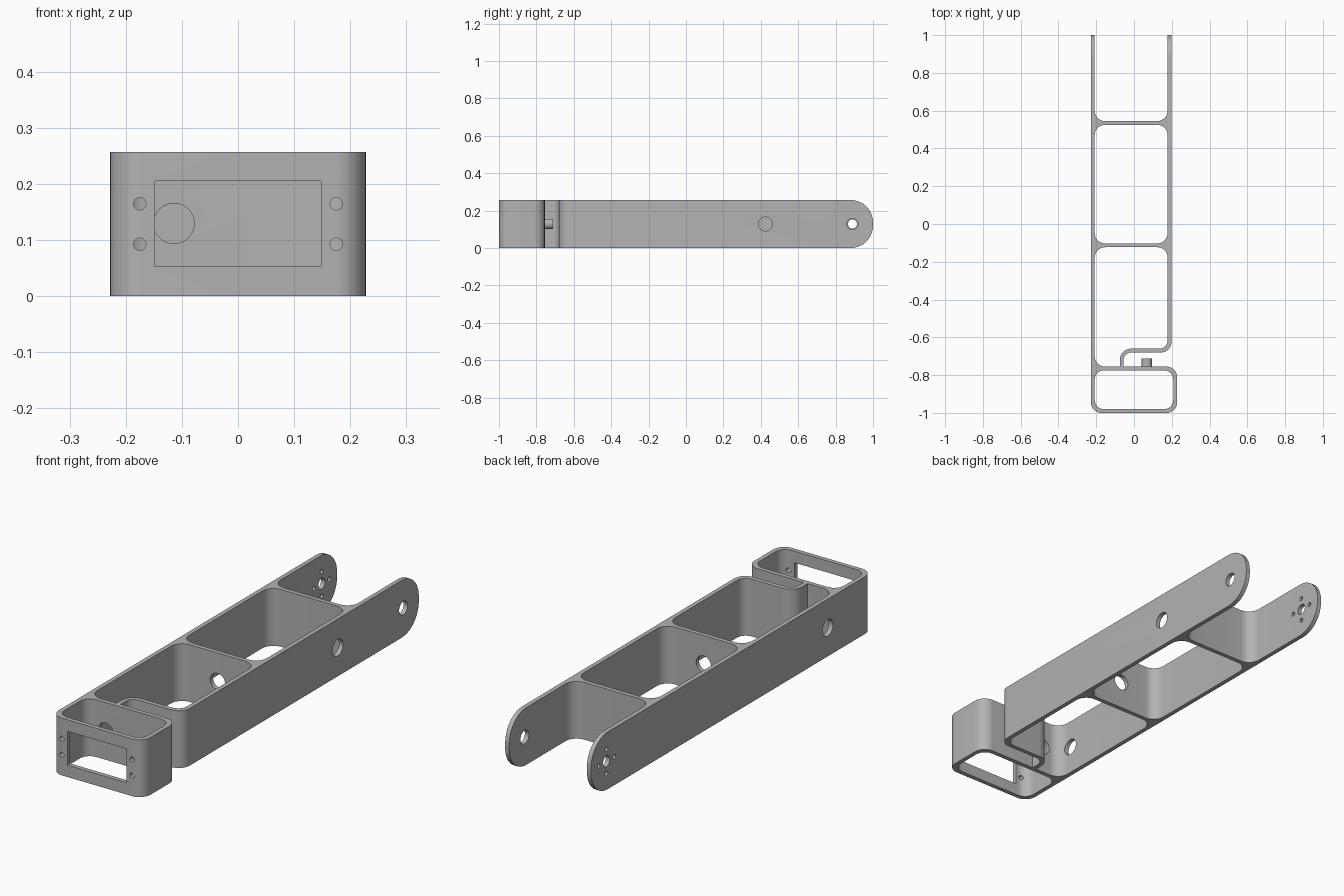
import bpy, bmesh, math
from mathutils import Vector, Matrix

cube = bpy.data.objects.get("Cube")
if cube:
    bpy.data.objects.remove(cube, do_unlink=True)

H = 0.257          # height of the bracket
MID = H / 2
T = 0.02           # wall thickness
L, R = -0.228, 0.198   # outer faces of the two long walls
BOX_X = 0.228      # outer face of the motor box
BOX_Y = -0.755     # back face of the motor box
HOOK_Y = -0.68     # front face of the hook wall

grey = bpy.data.materials.new("plain grey")
grey.use_nodes = True
grey.diffuse_color = (0.45, 0.45, 0.45, 1)
grey.node_tree.nodes["Principled BSDF"].inputs["Base Color"].default_value = (0.45, 0.45, 0.45, 1)


def rounded(corners, steps=10):
    """Replace each (x, y, radius) corner by an arc."""
    out = []
    for i, (x, y, r) in enumerate(corners):
        p = Vector((x, y))
        if r == 0:
            out.append(p)
            continue
        a = (Vector(corners[i - 1][:2]) - p).normalized()
        b = (Vector(corners[(i + 1) % len(corners)][:2]) - p).normalized()
        c = p + (a + b) * r
        for k in range(steps + 1):
            t = k / steps * math.pi / 2
            out.append(c - b * r * math.cos(t) - a * r * math.sin(t))
    return out


def rect(x0, y0, x1, y1, r):
    return [(x0, y0, r), (x1, y0, r), (x1, y1, r), (x0, y1, r)]


def prism(name, loops, depth, matrix):
    """Fill an outline with openings and extrude it evenly both ways."""
    curve = bpy.data.curves.new(name + "_outline", 'CURVE')
    curve.dimensions = '2D'
    curve.fill_mode = 'BOTH'
    curve.extrude = depth / 2
    for corners in loops:
        pts = rounded(corners)
        s = curve.splines.new('POLY')
        s.points.add(len(pts) - 1)
        for sp, p in zip(s.points, pts):
            sp.co = (p.x, p.y, 0, 1)
        s.use_cyclic_u = True
    tmp = bpy.data.objects.new(name + "_tmp", curve)
    bpy.context.collection.objects.link(tmp)
    dg = bpy.context.evaluated_depsgraph_get()
    mesh = bpy.data.meshes.new_from_object(tmp.evaluated_get(dg))
    bpy.data.objects.remove(tmp, do_unlink=True)
    bm = bmesh.new()
    bm.from_mesh(mesh)
    bmesh.ops.remove_doubles(bm, verts=bm.verts, dist=1e-5)
    bmesh.ops.transform(bm, matrix=matrix, verts=bm.verts)
    bmesh.ops.recalc_face_normals(bm, faces=bm.faces)
    return finish(name, bm)


def finish(name, bm):
    mesh = bpy.data.meshes.new(name)
    bm.to_mesh(mesh)
    bm.free()
    mesh.materials.append(grey)
    ob = bpy.data.objects.new(name, mesh)
    bpy.context.collection.objects.link(ob)
    return ob


def cylinder(bm, axis, at, r, length, n=32):
    rot = Matrix.Rotation(math.pi / 2, 4, 'Y' if axis == 'x' else 'X')
    bmesh.ops.create_cone(bm, cap_ends=True, segments=n, radius1=r, radius2=r,
                          depth=length, matrix=Matrix.Translation(at) @ rot)


def cut(ob, tool, operation):
    mod = ob.modifiers.new(operation.lower(), 'BOOLEAN')
    mod.operation = operation
    mod.solver = 'EXACT'
    mod.object = tool
    bpy.context.view_layer.objects.active = ob
    bpy.ops.object.modifier_apply(modifier=mod.name)
    bpy.data.objects.remove(tool, do_unlink=True)


def smooth(ob):
    bpy.ops.object.select_all(action='DESELECT')
    ob.select_set(True)
    bpy.context.view_layer.objects.active = ob
    bpy.ops.object.shade_smooth_by_angle(angle=math.radians(30))


# Plan outline: motor box, hook, two long arms
f = 0.055
outer = [(L, -1, f), (BOX_X, -1, f), (BOX_X, BOX_Y, f), (-0.055, BOX_Y, 0),
         (-0.055, HOOK_Y, 0.04), (R, HOOK_Y, f), (R, 1, 0), (R - T, 1, 0),
         (R - T, 0.545, f), (L + T, 0.545, f), (L + T, 1, 0), (L, 1, 0)]
box_opening = rect(L + T, -1 + T, BOX_X - T, BOX_Y - T, 0.048)
back_cell = rect(L + T, -0.103, R - T, 0.525, f)
front_cell = [(L + T, -0.123, f), (R - T, -0.123, f), (R - T, HOOK_Y + T, 0.045),
              (-0.075, HOOK_Y + T, 0.06), (-0.075, BOX_Y, 0), (L + T, BOX_Y, f)]
frame = prism("arm_frame", [outer, box_opening, back_cell, front_cell], H,
              Matrix.Translation((0, 0, MID)))

# Rounded arm ends, trimmed by a side profile
e = 0.12
side = [(-1.1, -0.1, 0), (1 - e, -0.1, 0), (1 - e, 0, 0), (1, 0, e), (1, H, e),
        (1 - e, H, 0), (1 - e, H + 0.1, 0), (-1.1, H + 0.1, 0)]
yz = Matrix(((0, 0, 1, 0), (1, 0, 0, 0), (0, 1, 0, 0), (0, 0, 0, 1)))
cut(frame, prism("end_trim", [side], 1, yz), 'INTERSECT')

# Holes
bm = bmesh.new()
wall_l, wall_r = L + T / 2, R - T / 2
cylinder(bm, 'x', (wall_r, 0.89, MID), 0.03, 0.06)          # pivot hole
cylinder(bm, 'x', (wall_r, 0.425, MID), 0.037, 0.06)        # cable hole
cylinder(bm, 'x', (wall_l, -0.68, MID), 0.037, 0.06)        # cable hole
cylinder(bm, 'x', (wall_l, 0.89, MID), 0.024, 0.06)         # horn centre
for k in range(4):                                          # horn screws
    a = k * math.pi / 2
    cylinder(bm, 'x', (wall_l, 0.89 + 0.055 * math.cos(a), MID + 0.055 * math.sin(a)),
             0.01, 0.06, 16)
cylinder(bm, 'y', (-0.015, -0.113, MID), 0.037, 0.06)       # cross wall hole
cylinder(bm, 'y', (-0.114, BOX_Y - T / 2, MID + 0.001), 0.036, 0.06)  # box back hole
for x in (-0.175, 0.175):                                   # motor screws
    for dz in (-0.036, 0.036):
        cylinder(bm, 'y', (x, -0.99, MID + dz), 0.011, 0.1, 16)
bmesh.ops.create_cube(bm, size=1, matrix=Matrix.Translation((0, -0.99, 0.129))
                      @ Matrix.Diagonal((0.295, 0.1, 0.152, 1)))      # motor window
cut(frame, finish("hole_cutter", bm), 'DIFFERENCE')
smooth(frame)

# Pivot peg on the back of the motor box
bm = bmesh.new()
cylinder(bm, 'y', (0.068, -0.736, MID), 0.028, 0.05)
smooth(finish("pivot_peg", bm))
